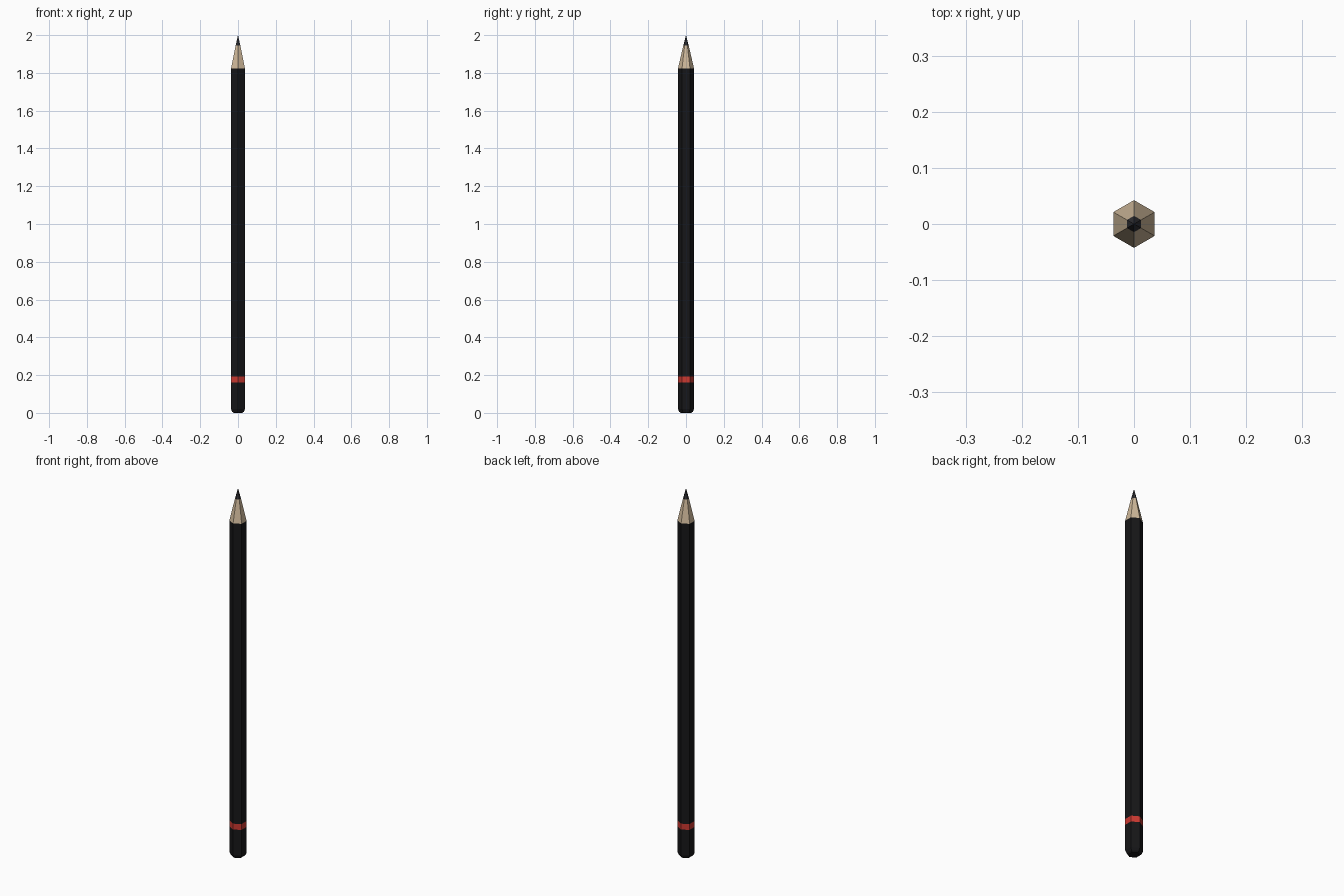
import bpy
import bmesh
from math import cos, sin, pi

if "Cube" in bpy.data.objects:
    bpy.data.objects.remove(bpy.data.objects["Cube"])

SIDES = 6
R = 0.0425  # corner radius of the hexagonal barrel


def material(name, rgb):
    m = bpy.data.materials.new(name)
    m.diffuse_color = (*rgb, 1)
    m.use_nodes = True
    m.node_tree.nodes["Principled BSDF"].inputs["Base Color"].default_value = m.diffuse_color
    return m


def hex_part(name, profile, mat, cap_bottom=False, cap_top=False):
    """Loft hexagonal rings through (radius, z) pairs, corners on the y axis."""
    bm = bmesh.new()
    rings = []
    for r, z in profile:
        if r == 0:
            rings.append([bm.verts.new((0, 0, z))] * SIDES)
        else:
            rings.append([bm.verts.new((r * cos(pi / 2 + 2 * pi * i / SIDES),
                                        r * sin(pi / 2 + 2 * pi * i / SIDES), z))
                          for i in range(SIDES)])
    for low, high in zip(rings, rings[1:]):
        for i in range(SIDES):
            j = (i + 1) % SIDES
            corners = dict.fromkeys((low[i], low[j], high[j], high[i]))
            bm.faces.new(list(corners))
    if cap_bottom:
        bm.faces.new(rings[0][::-1])
    if cap_top:
        bm.faces.new(rings[-1])
    mesh = bpy.data.meshes.new(name)
    bm.to_mesh(mesh)
    bm.free()
    mesh.materials.append(mat)
    obj = bpy.data.objects.new(name, mesh)
    bpy.context.collection.objects.link(obj)
    return obj


black = material("black_paint", (0.008, 0.008, 0.009))
red = material("red_paint", (0.6, 0.04, 0.03))
wood = material("bare_wood", (0.62, 0.48, 0.32))
graphite = material("graphite", (0.03, 0.03, 0.035))

# Painted end with rounded-off butt
hex_part("end_cap", [(0.027, 0), (0.036, 0.006), (R, 0.02), (R, 0.16)], black, cap_bottom=True)
# Coloured stripe
hex_part("stripe", [(R, 0.16), (R, 0.192)], red)
# Long painted barrel
hex_part("barrel", [(R, 0.192), (R, 1.823)], black)
# Sharpened wood cone
hex_part("wood_cone", [(R, 1.823), (0.0145, 1.944)], wood)
# Lead point
hex_part("lead_tip", [(0.0145, 1.944), (0, 2.0)], graphite)
